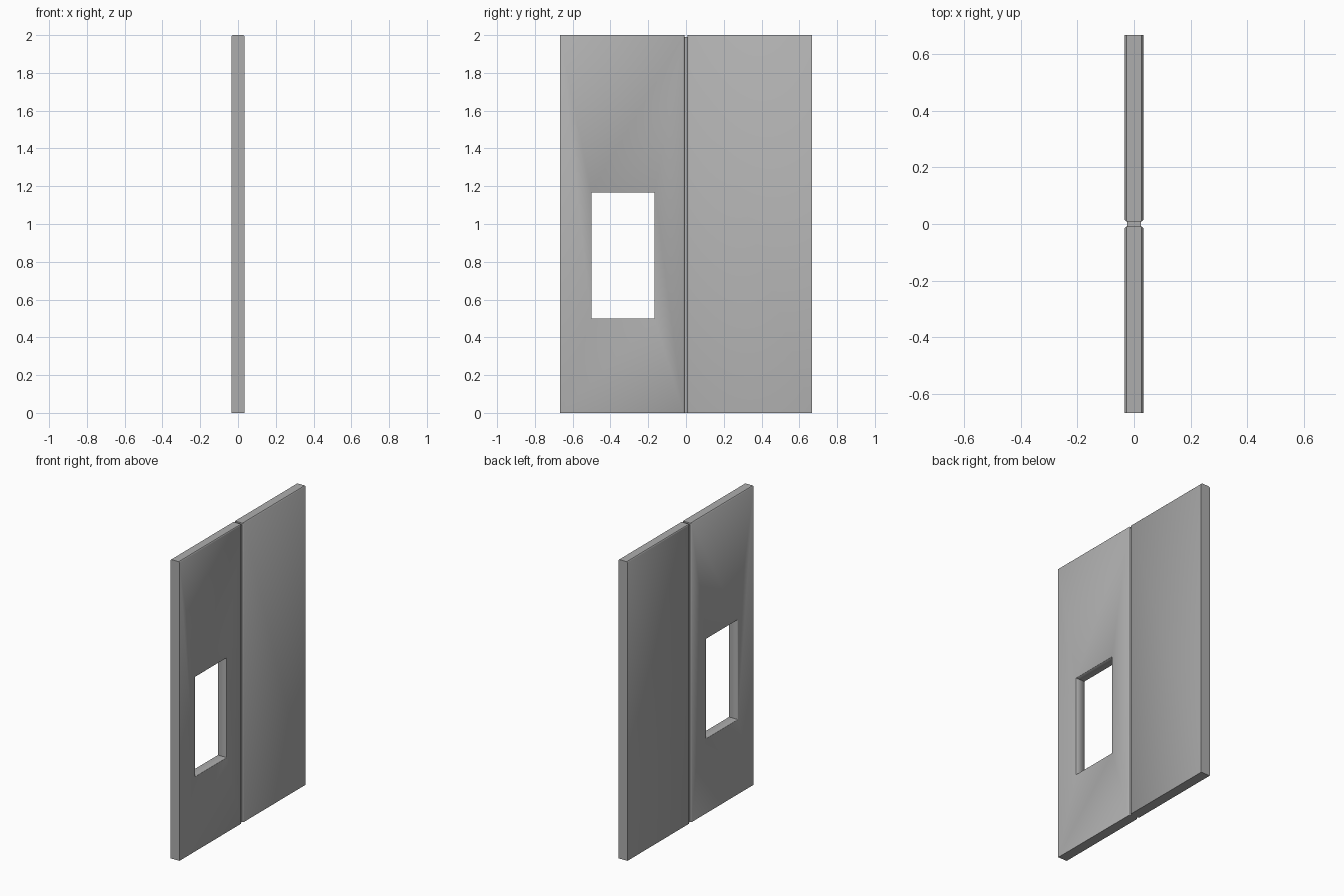
import bpy, bmesh, math

if "Cube" in bpy.data.objects:
    bpy.data.objects.remove(bpy.data.objects["Cube"])

T = 0.0333     # half thickness
W = 0.6667     # half width
H = 2.0        # height
GAP = 0.008    # half width of the centre groove
BEV = 0.006

# dark grey finish shared by all parts
grey = bpy.data.materials.new("dark_grey")
grey.diffuse_color = (0.42, 0.42, 0.42, 1)
grey.use_nodes = True
grey.node_tree.nodes["Principled BSDF"].inputs["Base Color"].default_value = grey.diffuse_color


def along_face(e):
    a, b = (v.co for v in e.verts)
    return abs(a.x - b.x) < 1e-5


def chamfer(bm, edges, size):
    bmesh.ops.bevel(bm, geom=edges, offset=size, segments=1, affect='EDGES')


def cut_window(bm, y0, y1, z0, z1):
    """Replace each broad face by a mitred ring and line the opening."""
    rings = []
    for f in [f for f in bm.faces if abs(f.normal.x) > 0.99]:
        cy, cz = (y0 + y1) / 2, (z0 + z1) / 2
        outer = sorted(f.verts, key=lambda v: math.atan2(v.co.z - cz, v.co.y - cy))
        x = outer[0].co.x
        inner = [bm.verts.new((x, y, z)) for y, z in
                 ((y0, z0), (y1, z0), (y1, z1), (y0, z1))]
        bm.faces.remove(f)
        for i in range(4):
            j = (i + 1) % 4
            bm.faces.new((outer[i], outer[j], inner[j], inner[i]))
        rings.append(inner)
    a, b = rings
    for i in range(4):
        j = (i + 1) % 4
        bm.faces.new((a[i], a[j], b[j], b[i]))
    bmesh.ops.recalc_face_normals(bm, faces=bm.faces)
    rim = [e for r in rings for i in range(4)
           for e in [bm.edges.get((r[i], r[(i + 1) % 4]))]]
    chamfer(bm, rim, 0.002)


def make_panel(name, y0, y1, window=None):
    bm = bmesh.new()
    bmesh.ops.create_cube(bm, size=1)
    for v in bm.verts:
        v.co = (v.co.x * 2 * T, (y0 + y1) / 2 + v.co.y * (y1 - y0), (v.co.z + 0.5) * H)

    # chamfer the long top edges and the vertical groove edges
    def exposed(e):
        a, b = (v.co for v in e.verts)
        return along_face(e) and (min(a.z, b.z) > H - 1e-4
                                  or max(abs(a.y), abs(b.y)) < GAP + 1e-4)
    chamfer(bm, [e for e in bm.edges if exposed(e)], BEV)
    bm.normal_update()
    if window:
        cut_window(bm, *window)
    bm.normal_update()

    # smooth shading with crisp corners and a crisp top
    for f in bm.faces:
        f.smooth = True
    for e in bm.edges:
        at_top = any(f.normal.z > 0.9 and f.calc_center_median().z > H - 0.01
                     for f in e.link_faces)
        e.smooth = not at_top and e.calc_face_angle(0) < math.radians(50)
    me = bpy.data.meshes.new(name)
    bm.to_mesh(me)
    bm.free()
    me.materials.append(grey)
    ob = bpy.data.objects.new(name, me)
    bpy.context.collection.objects.link(ob)


# two door leaves, one with a window opening
make_panel("window_panel", -W, -GAP, (-0.5, -0.1667, 0.5, 1.1667))
make_panel("solid_panel", GAP, W)

# recessed strip joining the leaves
bpy.ops.mesh.primitive_cube_add(size=1, location=(0, 0, 0.995))
strip = bpy.context.object
strip.name = "joining_strip"
strip.scale = (0.048, 2 * GAP + 0.002, 1.99)
strip.data.materials.append(grey)
